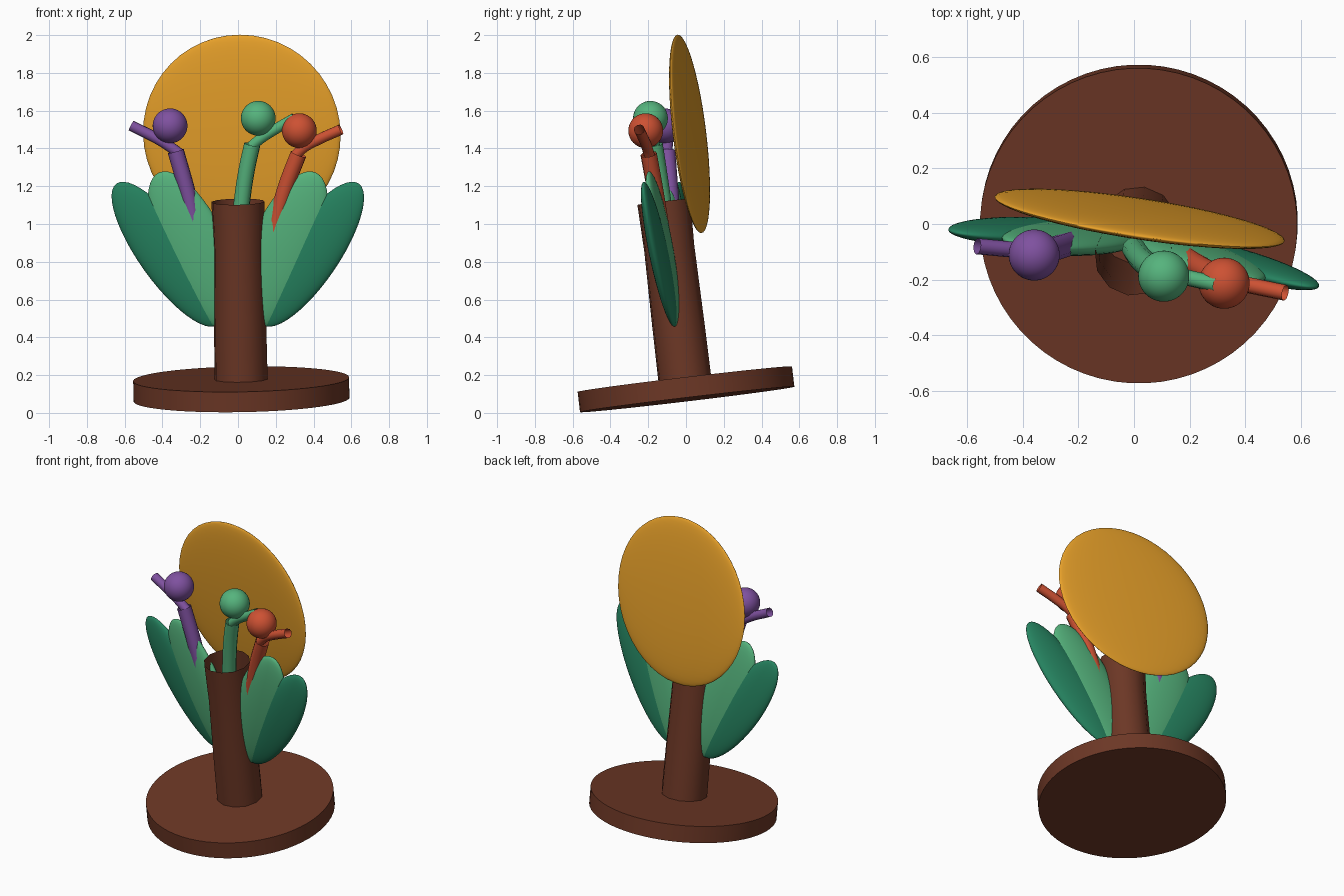
import bpy, bmesh
from math import radians, sin, cos, tau
from mathutils import Matrix, Vector

if "Cube" in bpy.data.objects:
    bpy.data.objects.remove(bpy.data.objects["Cube"])

# Whole figure leans forward and is turned slightly about z
FRAME = (Matrix.Translation((0.0175, 0, 0.125))
         @ Matrix.Rotation(radians(-8.7), 4, 'Z') @ Matrix.Rotation(radians(6.85), 4, 'X'))


def material(name, rgb):
    m = bpy.data.materials.new(name)
    m.diffuse_color = [(c / 255) ** 2.2 for c in rgb] + [1]
    m.use_nodes = True
    m.node_tree.nodes["Principled BSDF"].inputs["Base Color"].default_value = m.diffuse_color
    return m


BROWN = material("brown", (108, 58, 42))
GOLD = material("gold", (232, 160, 46))
DARK = material("dark_green", (42, 130, 96))
LIGHT = material("light_green", (86, 178, 124))
PURPLE = material("purple", (126, 82, 158))
RED = material("red", (204, 82, 54))


def add(name, data, mat, local=Matrix()):
    ob = bpy.data.objects.new(name, data)
    bpy.context.collection.objects.link(ob)
    data.materials.append(mat)
    ob.matrix_world = FRAME @ local
    return ob


def from_bmesh(name, bm, mat):
    bmesh.ops.recalc_face_normals(bm, faces=bm.faces)
    me = bpy.data.meshes.new(name)
    bm.to_mesh(me)
    bm.free()
    ob = add(name, me, mat)
    bpy.ops.object.select_all(action='DESELECT')
    bpy.context.view_layer.objects.active = ob
    ob.select_set(True)
    bpy.ops.object.shade_smooth_by_angle(angle=radians(40))
    return ob


def ellipsoid(name, mat, loc, radii, lean=0):
    bm = bmesh.new()
    bmesh.ops.create_uvsphere(bm, u_segments=48, v_segments=24, radius=1)
    bm.transform(Matrix.Translation(loc) @ Matrix.Rotation(radians(lean), 4, 'Y')
                 @ Matrix.Diagonal((*radii, 1)))
    return from_bmesh(name, bm, mat)


def tube(name, mat, points, radius):
    # Open-ended bent tube through (x, z) points
    cu = bpy.data.curves.new(name, 'CURVE')
    cu.dimensions = '3D'
    cu.bevel_depth = radius
    cu.bevel_resolution = 3
    cu.resolution_u = 6
    sp = cu.splines.new('BEZIER')
    sp.bezier_points.add(len(points) - 1)
    for bp, (x, z) in zip(sp.bezier_points, points):
        bp.co = (x, 0, z)
        bp.handle_left_type = bp.handle_right_type = 'AUTO'
    return add(name, cu, mat)


# Round base
bm = bmesh.new()
bmesh.ops.create_cone(bm, cap_ends=True, segments=64, radius1=0.572, radius2=0.572, depth=0.108)
from_bmesh("base", bm, BROWN)

# Hollow trunk, slightly waisted, open at the top
bm = bmesh.new()
SIDES = 12
rings = [[bm.verts.new((r * cos(tau * i / SIDES), r * sin(tau * i / SIDES), z)) for i in range(SIDES)]
         for r, z in ((0.142, 0.04), (0.14, 0.35), (0.135, 0.75), (0.142, 1.0))]
for a, b in zip(rings, rings[1:]):
    for i in range(SIDES):
        j = (i + 1) % SIDES
        bm.faces.new((a[i], a[j], b[j], b[i]))
from_bmesh("trunk", bm, BROWN)

# Sun-like disc behind the trunk
ellipsoid("disc", GOLD, (0, 0.18, 1.34), (0.529, 0.04, 0.529))

# Mirrored leaf pairs
for side, s in (("left", -1), ("right", 1)):
    ellipsoid(f"outer_leaf_{side}", DARK, (s * 0.385, 0, 0.72), (0.15, 0.045, 0.46), s * 35)
    ellipsoid(f"inner_leaf_{side}", LIGHT, (s * 0.235, 0, 0.74), (0.18, 0.05, 0.455), s * 24)

# Buds: thick stem, thin outward branch, ball
BUDS = {
    "purple": (PURPLE, [(-0.197, 0.73), (-0.239, 0.912), (-0.274, 1.068), (-0.328, 1.27)],
               [(-0.304, 1.254), (-0.398, 1.32), (-0.564, 1.406)], (-0.356, 0, 1.405)),
    "green": (LIGHT, [(-0.003, 0.78), (0.02, 0.987), (0.049, 1.164), (0.082, 1.305)],
              [(0.077, 1.295), (0.133, 1.34), (0.205, 1.385), (0.312, 1.446)], (0.117, 0, 1.445)),
    "red": (RED, [(0.168, 0.73), (0.211, 0.912), (0.255, 1.068), (0.329, 1.254)],
            [(0.309, 1.244), (0.36, 1.29), (0.432, 1.329), (0.559, 1.385)], (0.336, 0, 1.379)),
}
for name, (mat, stem, branch, ball) in BUDS.items():
    tube(f"{name}_stem", mat, stem, 0.044)
    tube(f"{name}_branch", mat, branch, 0.029)
    ellipsoid(f"{name}_ball", mat, ball, (0.092, 0.092, 0.092))
